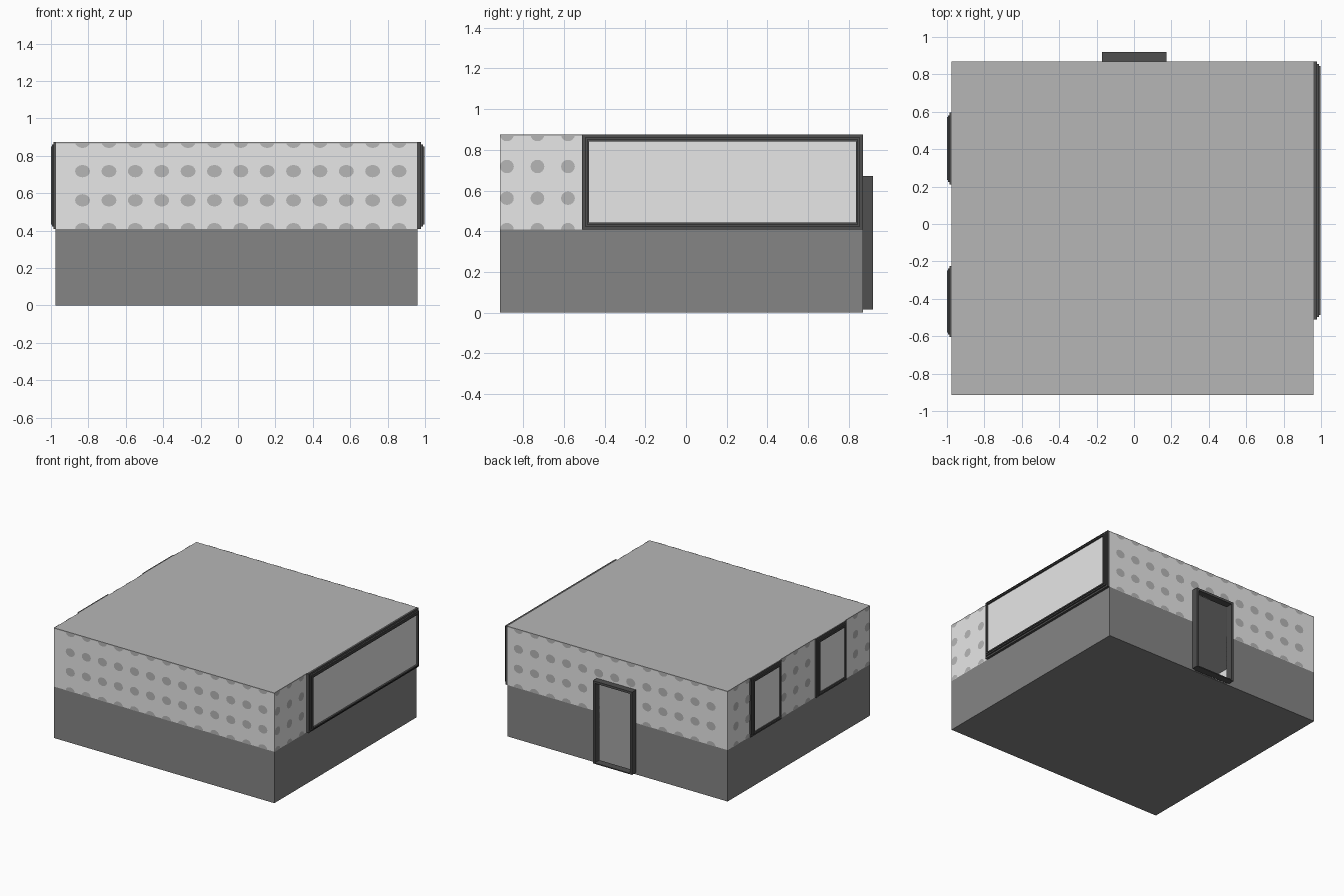
import bpy, bmesh, math

if "Cube" in bpy.data.objects:
    bpy.data.objects.remove(bpy.data.objects["Cube"])

X0, X1, Y0, Y1 = -0.975, 0.96, -0.915, 0.87   # building footprint
ZM, ZT, T = 0.408, 0.875, 0.008               # band height, roof height, wall thickness


def mat(name, v):
    m = bpy.data.materials.new(name)
    m.diffuse_color = (v, v, v, 1)
    m.use_nodes = True
    m.node_tree.nodes["Principled BSDF"].inputs["Base Color"].default_value = m.diffuse_color
    return m


LIGHT = mat("light wall grey", 0.8)
MID = mat("roof grey", 0.47)
DARK = mat("base grey", 0.235)
BLACK = mat("frame charcoal", 0.08)


def finish(name, bm, m):
    me = bpy.data.meshes.new(name)
    bm.to_mesh(me)
    bm.free()
    me.materials.append(m)
    ob = bpy.data.objects.new(name, me)
    bpy.context.collection.objects.link(ob)
    return ob


def add_box(bm, x0, x1, y0, y1, z0, z1):
    r = bmesh.ops.create_cube(bm, size=1)
    for v in r["verts"]:
        v.co = ((x0 + x1) / 2 + v.co.x * (x1 - x0),
                (y0 + y1) / 2 + v.co.y * (y1 - y0),
                (z0 + z1) / 2 + v.co.z * (z1 - z0))


def boxes(name, m, *dims):
    bm = bmesh.new()
    for d in dims:
        add_box(bm, *d)
    return finish(name, bm, m)


# Door opening
DX0, DX1, DZ0, DZ1 = -0.17, 0.175, 0.015, 0.672
F = 0.018


def shell(name, m, z0, z1):
    """Four thin walls with the doorway left open at the back."""
    dims = [(X0, X1, Y0, Y0 + T, z0, z1),
            (X0, X0 + T, Y0 + T, Y1 - T, z0, z1),
            (X1 - T, X1, Y0 + T, Y1 - T, z0, z1),
            (X0, DX0 + F, Y1 - T, Y1, z0, z1),
            (DX1 - F, X1, Y1 - T, Y1, z0, z1)]
    if z1 > DZ1:
        dims.append((DX0 + F, DX1 - F, Y1 - T, Y1, DZ1 - F, z1))
    return boxes(name, m, *dims)


# Hollow building
shell("lower_walls", DARK, T, ZM)
shell("upper_walls", LIGHT, ZM, ZT - T)
boxes("floor", DARK, (X0, X1, Y0, Y1, 0, T))
boxes("roof", MID, (X0, X1, Y0, Y1, ZT - T, ZT))

# Open door frame
YD = 0.92
boxes("door_frame", BLACK,
      (DX0, DX0 + F, Y1 - T, YD, DZ0, DZ1),
      (DX1 - F, DX1, Y1 - T, YD, DZ0, DZ1),
      (DX0 + F, DX1 - F, Y1 - T, YD, DZ1 - F, DZ1),
      (DX0 + F, DX1 - F, Y1 - T, YD, DZ0, DZ0 + 0.008))


def window(name, side, xw, y0, y1, depth):
    """Stepped frame of three nested rings around a flat pane."""
    z0, z1 = ZM, ZT
    bm = bmesh.new()
    for inset, width, d in ((0, 0.016, 0.5), (0.014, 0.012, 0.8), (0.024, 0.01, 1.0)):
        xa, xb = sorted((xw, xw + side * depth * d))
        a, b, c, e = y0 + inset, y1 - inset, z0 + inset, z1 - inset
        add_box(bm, xa, xb, a, a + width, c, e)
        add_box(bm, xa, xb, b - width, b, c, e)
        add_box(bm, xa, xb, a + width, b - width, c, c + width)
        add_box(bm, xa, xb, a + width, b - width, e - width, e)
    finish(name + "_frame", bm, BLACK)
    xa, xb = sorted((xw, xw + side * depth * 0.65))
    i = 0.033
    boxes(name + "_pane", LIGHT, (xa, xb, y0 + i, y1 - i, z0 + i, z1 - i))


RIGHT_WIN = (-0.51, 0.87)
LEFT_WINS = [(-0.605, -0.225), (0.21, 0.595)]
window("right_window", 1, X1, *RIGHT_WIN, 0.038)
for k, w in enumerate(LEFT_WINS):
    window(f"left_window_{k + 1}", -1, X0, *w, 0.025)


# Spots on the upper walls, clipped at the band edges
def spots(name, columns, ru, place, lo, hi, skip, flip):
    bm = bmesh.new()
    rz = 0.033
    for u in columns:
        for zc in (ZM, 0.562, 0.718, ZT):
            if skip(u, zc):
                continue
            pts = []
            for k in range(16):
                a = 2 * math.pi * k / 16
                pu = min(max(u + ru * math.cos(a), lo), hi)
                pz = zc + rz * math.sin(a)
                if ZM - 1e-6 <= pz <= ZT + 1e-6:
                    pts.append(bm.verts.new(place(pu, pz)))
            if flip:
                pts.reverse()
            bm.faces.new(pts)
    finish(name, bm, MID)


E = 0.003
xs = [0.015 + 0.141 * i for i in range(-6, 7)]
ys = [-0.88 + 0.15 * i for i in range(12)]


def in_any(u, wins):
    return any(a - 0.02 < u < b + 0.02 for a, b in wins)


spots("front_spots", xs, 0.04, lambda u, z: (u, Y0 - E, z), X0, X1,
      lambda u, z: False, False)
spots("back_spots", xs, 0.04, lambda u, z: (u, Y1 + E, z), X0, X1,
      lambda u, z: DX0 - 0.03 < u < DX1 + 0.03 and z < 0.7, True)
spots("right_spots", ys, 0.034, lambda u, z: (X1 + E, u, z), Y0, Y1,
      lambda u, z: in_any(u, [RIGHT_WIN]), False)
spots("left_spots", ys, 0.034, lambda u, z: (X0 - E, u, z), Y0, Y1,
      lambda u, z: in_any(u, LEFT_WINS), True)
